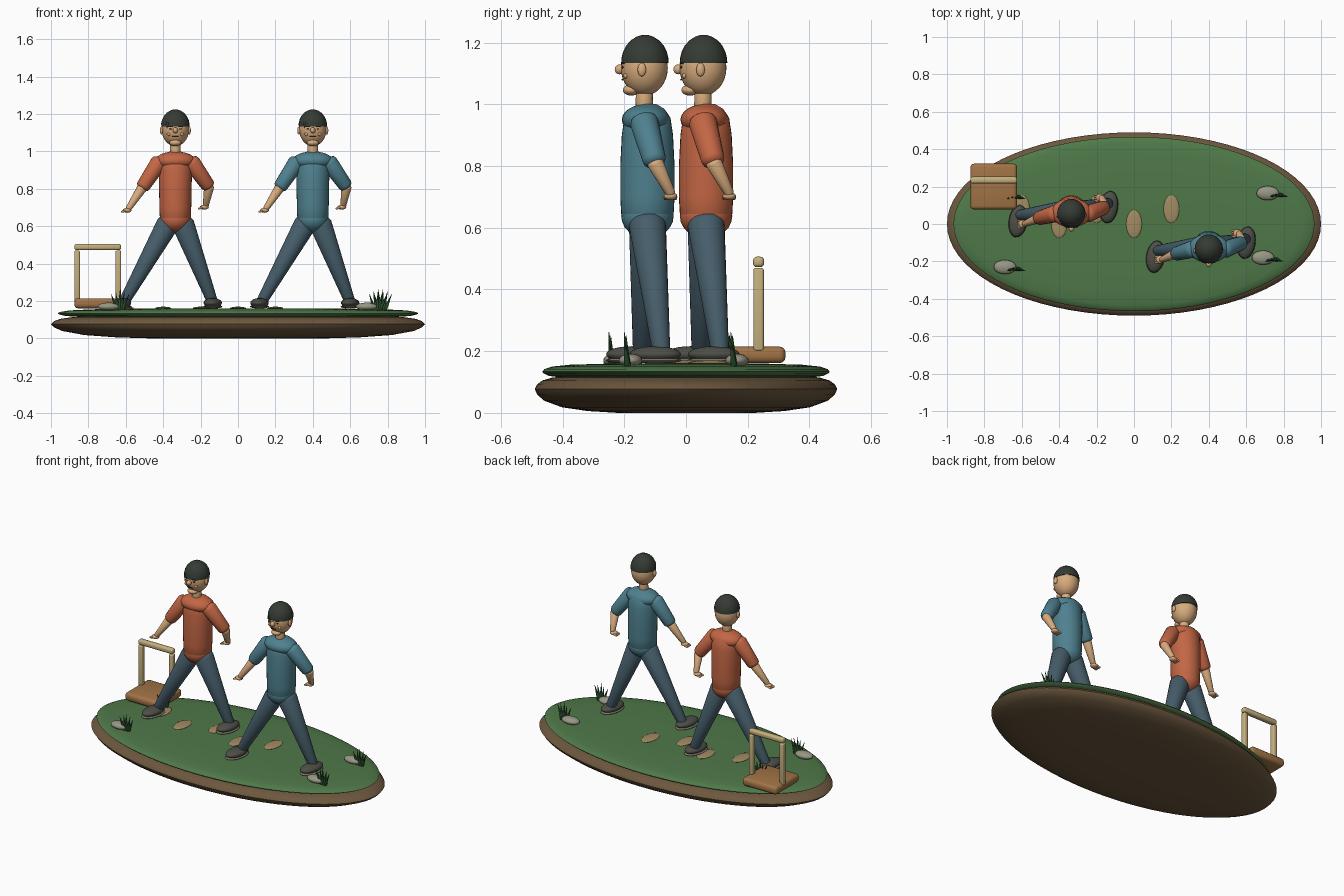
import bpy, bmesh
from math import sin, cos, pi
from mathutils import Vector, Matrix

if "Cube" in bpy.data.objects:
    bpy.data.objects.remove(bpy.data.objects["Cube"])


def material(name, r, g, b):
    m = bpy.data.materials.new(name)
    m.diffuse_color = (*[(c / 255) ** 2.2 for c in (r, g, b)], 1)
    m.use_nodes = True
    m.node_tree.nodes["Principled BSDF"].inputs["Base Color"].default_value = m.diffuse_color
    return m


EARTH = material("earth", 108, 88, 64)
GRASS = material("grass", 80, 120, 74)
BLADE = material("blade", 50, 88, 52)
WOOD = material("wood", 160, 115, 72)
PALE = material("pale_wood", 196, 175, 125)
PATH = material("path", 160, 138, 98)
STONE = material("stone", 150, 150, 132)
SKIN = material("skin", 215, 170, 125)
HAIR = material("hair", 56, 62, 55)
DENIM = material("denim", 72, 94, 106)
SHOE = material("shoe", 78, 80, 72)
SOLE = material("sole", 120, 116, 100)
RUST = material("rust_shirt", 194, 102, 70)
TEAL = material("teal_shirt", 80, 128, 142)


def finish(name, bm, mat, matrix=None):
    if matrix:
        bmesh.ops.transform(bm, matrix=matrix, verts=bm.verts)
    bmesh.ops.recalc_face_normals(bm, faces=bm.faces)
    me = bpy.data.meshes.new(name)
    bm.to_mesh(me)
    bm.free()
    for p in me.polygons:
        p.use_smooth = True
    ob = bpy.data.objects.new(name, me)
    bpy.context.collection.objects.link(ob)
    me.materials.append(mat)
    me.set_sharp_from_angle(angle=0.8)
    return ob


def blob(name, loc, size, mat, turn=0, seg=24):
    bm = bmesh.new()
    bmesh.ops.create_uvsphere(bm, u_segments=seg, v_segments=seg // 2, radius=1)
    m = Matrix.Translation(loc) @ Matrix.Rotation(turn, 4, 'Z') @ Matrix.Diagonal((*size, 1))
    return finish(name, bm, mat, m)


def loft(name, rings, mat, matrix=None, seg=32):
    """Stack of elliptical rings (z, rx, ry), capped at both ends."""
    bm = bmesh.new()
    loops = [[bm.verts.new((rx * cos(2 * pi * i / seg), ry * sin(2 * pi * i / seg), z))
              for i in range(seg)] for z, rx, ry in rings]
    for a, b in zip(loops, loops[1:]):
        for i in range(seg):
            j = (i + 1) % seg
            bm.faces.new((a[i], a[j], b[j], b[i]))
    bm.faces.new(loops[0])
    bm.faces.new(loops[-1])
    return finish(name, bm, mat, matrix)


def limb(name, a, b, ra, rb, mat, seg=16):
    """Tapered limb with rounded ends."""
    a, b = Vector(a), Vector(b)
    d = b - a
    rings = [(-ra * cos(t) * .6, ra * sin(t), ra * sin(t)) for t in (.2, .6, 1.1)]
    rings += [(0, ra, ra), (d.length, rb, rb)]
    rings += [(d.length + rb * cos(t) * .6, rb * sin(t), rb * sin(t)) for t in (1.1, .6, .2)]
    m = Matrix.Translation(a) @ d.to_track_quat('Z', 'Y').to_matrix().to_4x4()
    return loft(name, rings, mat, m, seg)


def box(name, loc, size, bevel, mat):
    bm = bmesh.new()
    bmesh.ops.create_cube(bm, size=1)
    bmesh.ops.transform(bm, matrix=Matrix.Diagonal((*size, 1)), verts=bm.verts)
    bmesh.ops.bevel(bm, geom=bm.edges[:], offset=bevel, segments=3, profile=.5, affect='EDGES')
    return finish(name, bm, mat, Matrix.Translation(loc))


# Oval ground: earth slab and grass top
loft("earth_base", [(z, r, r * .49) for z, r in (
    (0, .45), (.006, .65), (.018, .82), (.04, .94), (.06, .985), (.077, 1),
    (.092, .985), (.105, .95), (.115, .88), (.12, .75))], EARTH, seg=72)
loft("grass_top", [(z, r, r * .483) for z, r in (
    (.112, .8), (.12, .92), (.128, .955), (.134, .965), (.142, .95),
    (.15, .9), (.156, .78), (.16, .5))], GRASS, seg=72)

# Stepping stones
for i in range(5):
    blob("stepping_stone", (-.6 + .2 * i, .08 * ((i + 1) % 2), .162), (.042, .075, .008), PATH)

# Rocks with grass tufts
for rx, ry in ((-.69, -.23), (.715, .165), (.69, -.18), (-.69, .155)):
    blob("rock", (rx, ry, .17), (.06, .038, .022), STONE)
    for k in range(-2, 3):
        root = (rx + .055 + k * .008, ry - .01, .155)
        tip = (rx + .06 + k * .024, ry - .02 + .006 * (k % 2), .262 - .012 * abs(k))
        limb("grass_blade", root, tip, .011, .001, BLADE, 8)

# Small bench frame at the left end
box("bench_block", (-.75, .2, .188), (.25, .245, .054), .02, WOOD)
for x in (-.86, -.64):
    box("frame_post", (x, .235, .335), (.03, .034, .27), .008, PALE)
box("frame_bar", (-.75, .235, .489), (.25, .036, .034), .012, PALE)


def walker(ox, oy, shirt):
    def P(x, y, z):
        return (ox + x, oy + y, z)

    # Torso, shoulders, pelvis
    loft("torso", [(.62, .07, .072), (.645, .083, .085), (.7, .085, .088), (.8, .087, .088),
                   (.9, .089, .083), (.955, .083, .075), (.985, .06, .055), (1, .03, .03)],
         shirt, Matrix.Translation(P(0, .01, 0)))
    blob("shoulders", P(0, .005, .95), (.108, .078, .05), shirt)
    blob("shirt_hem", P(0, .01, .638), (.084, .085, .073), shirt)
    # Neck, head, chin and hair
    limb("neck", P(0, 0, .98), P(0, 0, 1.05), .029, .027, SKIN)
    blob("head", P(0, 0, 1.118), (.073, .076, .09), SKIN, seg=32)
    blob("chin", P(0, -.042, 1.046), (.032, .028, .018), SKIN)
    blob("nose", P(0, -.08, 1.113), (.014, .016, .016), SKIN)
    loft("hair", [(1.133, .075, .077), (1.15, .0755, .076), (1.17, .071, .071), (1.19, .061, .061),
                  (1.207, .046, .046), (1.219, .027, .027), (1.225, .008, .008)],
         HAIR, Matrix.Translation(P(0, .002, 0)))
    for k in range(5):
        x = -.04 + k * .017
        limb("fringe_lock", P(x, -.066 + abs(x) * .25, 1.15), P(x - .003, -.071 + abs(x) * .3, 1.122 - .006 * (k % 2)),
             .01, .002, HAIR, 8)
    limb("mouth", P(-.016, -.071, 1.08), P(.016, -.071, 1.08), .003, .003, HAIR, 8)
    for s in (-1, 1):
        blob("ear", P(s * .074, -.008, 1.112), (.009, .014, .022), SKIN, seg=16)
        blob("eye", P(s * .027, -.07, 1.12), (.008, .004, .004), HAIR, seg=12)
        limb("eyebrow", P(s * .018, -.073, 1.133), P(s * .038, -.066, 1.133), .003, .003, HAIR, 8)
        blob("cheek", P(s * .034, -.06, 1.092), (.012, .008, .009), SKIN, seg=12)

    # Limbs: side, elbow, hand, ankle, shoe
    for side, s, elbow, hand, ankle, shoe in (
            ("left", -1, (-.178, -.025, .805), (-.25, -.055, .695), (-.272, -.008, .2), (-.285, -.04)),
            ("right", 1, (.18, .035, .81), (.163, .085, .712), (.197, .055, .2), (.2, .035))):
        sh = Vector((s * .088, 0, .94))
        cuff = sh.lerp(Vector(elbow), .92)
        limb(side + "_sleeve", P(*sh), P(*cuff), .046, .038, shirt)
        limb(side + "_forearm", P(*elbow), P(*hand), .027, .016, SKIN)
        hx, hy, hz = hand
        blob(side + "_hand", P(hx - .008, hy, hz - .01), (.024, .022, .013), SKIN, seg=16)
        for k in range(4):
            y = hy - .017 + k * .011
            limb(side + "_finger", P(hx - .02, y, hz - .013), P(hx - .038, y, hz - .018), .006, .005, SKIN, 8)
        limb(side + "_leg", P(s * .042, .01, .61), P(*ankle), .06, .029, DENIM, 24)
        blob(side + "_shoe", P(*shoe, .19), (.048, .085, .026), SHOE, -.15)
        blob(side + "_sole", P(*shoe, .17), (.05, .087, .01), SOLE, -.15)


walker(-.335, .055, RUST)
walker(.4, -.135, TEAL)
